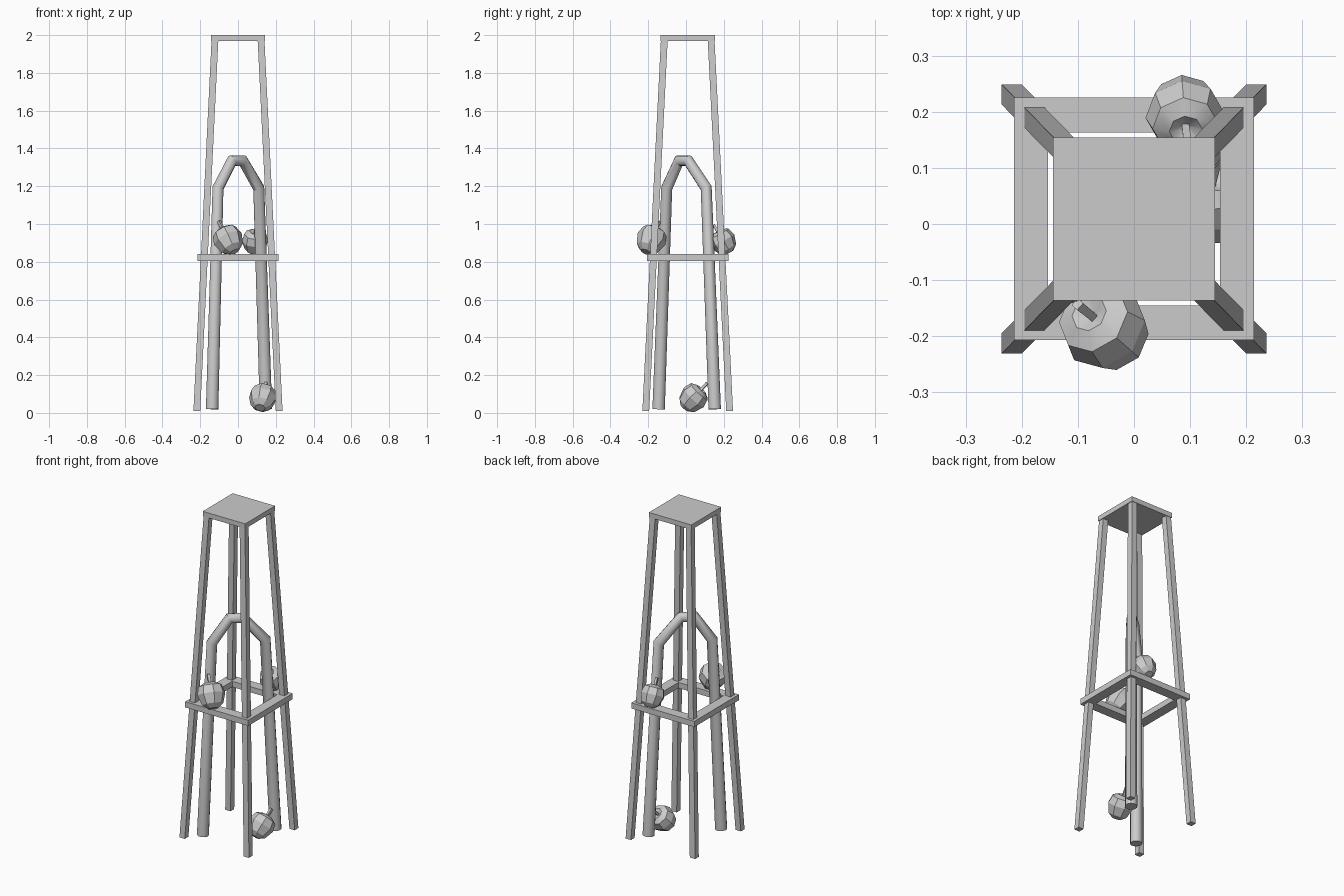
import bpy, bmesh, math
from mathutils import Vector

if "Cube" in bpy.data.objects:
    bpy.data.objects.remove(bpy.data.objects["Cube"])

CY = 0.009  # the stand sits slightly behind the origin


def finish(name, bm, smooth=None):
    bmesh.ops.recalc_face_normals(bm, faces=bm.faces)
    mesh = bpy.data.meshes.new(name)
    bm.to_mesh(mesh)
    bm.free()
    ob = bpy.data.objects.new(name, mesh)
    bpy.context.collection.objects.link(ob)
    if smooth:
        bpy.ops.object.select_all(action='DESELECT')
        ob.select_set(True)
        bpy.context.view_layer.objects.active = ob
        bpy.ops.object.shade_smooth_by_angle(angle=math.radians(smooth))
    return ob


def loft(bm, rings):
    """Skin a list of closed point rings and cap both ends."""
    vs = [[bm.verts.new(p) for p in ring] for ring in rings]
    n = len(vs[0])
    for a, b in zip(vs, vs[1:]):
        for i in range(n):
            j = (i + 1) % n
            bm.faces.new((a[i], a[j], b[j], b[i]))
    bm.faces.new(vs[0][::-1])
    bm.faces.new(vs[-1])


def rect(cx, cy, hx, hy, z):
    return [(cx - hx, cy - hy, z), (cx + hx, cy - hy, z),
            (cx + hx, cy + hy, z), (cx - hx, cy + hy, z)]


def prism(name, bottom, top):
    bm = bmesh.new()
    loft(bm, [bottom, top])
    return finish(name, bm)


# Top plate
prism("top_plate", rect(0, CY, .144, .145, 1.97), rect(0, CY, .144, .145, 2.0))

# Four leaning legs
for sx, a in ((-1, "left"), (1, "right")):
    for sy, b in ((-1, "front"), (1, "back")):
        prism(f"{b}_{a}_leg",
              rect(sx * .218, CY + sy * .222, .018, .018, .01),
              rect(sx * .122, CY + sy * .124, .018, .018, 1.975))

# Square shelf frame with an open middle
bm = bmesh.new()
levels = [[bm.verts.new(p) for p in rect(0, CY, hx, hy, z)]
          for hx, hy, z in ((.214, .216, .805), (.214, .216, .84),
                            (.153, .154, .84), (.153, .154, .805))]
for k in range(4):
    a, b = levels[k], levels[(k + 1) % 4]
    for i in range(4):
        j = (i + 1) % 4
        bm.faces.new((a[i], a[j], b[j], b[i]))
finish("shelf_frame", bm)

# Diagonal arch: a tube swept along a bent path with mitred joints
path = [Vector(p) for p in ((-.137, -.145, .02), (-.106, -.102, 1.19), (-.032, -.037, 1.335),
                            (.026, .012, 1.335), (.11, .107, 1.19), (.148, .152, .02))]
radii = [.034, .03, .028, .028, .03, .034]
side = Vector((1, -1, 0)).normalized()
rings = []
for i, p in enumerate(path):
    d_in = (p - path[max(i - 1, 0)]).normalized()
    d_out = (path[min(i + 1, 5)] - p).normalized()
    t = (d_in + d_out).normalized()
    up = t.cross(side).normalized()
    stretch = 1 / max(t.dot(d_out), t.dot(d_in))
    rings.append([p + radii[i] * (math.cos(a) * side + math.sin(a) * stretch * up)
                  for a in (k * math.tau / 12 for k in range(12))])
bm = bmesh.new()
loft(bm, rings)
finish("arch_tube", bm, 31)


# Low-poly apples, each tilted along its stem
def apple(name, centre, axis, size):
    profile = [(.36, -.93), (.76, -.62), (1.0, .1), (.84, .68), (.42, .9), (.1, .72)]
    bm = bmesh.new()
    loft(bm, [[(r * size * math.cos(a), r * size * math.sin(a), z * size)
               for a in (k * math.tau / 8 for k in range(8))] for r, z in profile])
    ob = finish(name, bm, 25)
    # Stem
    bm = bmesh.new()
    loft(bm, [rect(0, 0, .09 * size, .09 * size, .65 * size),
              rect(.02 * size, 0, .1 * size, .1 * size, 1.5 * size)])
    stem = finish(name + "_stem", bm)
    for o in (ob, stem):
        o.location = centre
        o.rotation_mode = 'QUATERNION'
        o.rotation_quaternion = Vector(axis).to_track_quat('Z', 'Y')


apple("front_apple", (-.05, -.186, .914), (-.045, .04, .09), .08)
apple("back_apple", (.09, .198, .905), (.003, -.04, .07), .07)
apple("ground_apple", (.13, .036, .077), (.02, .075, .08), .075)
